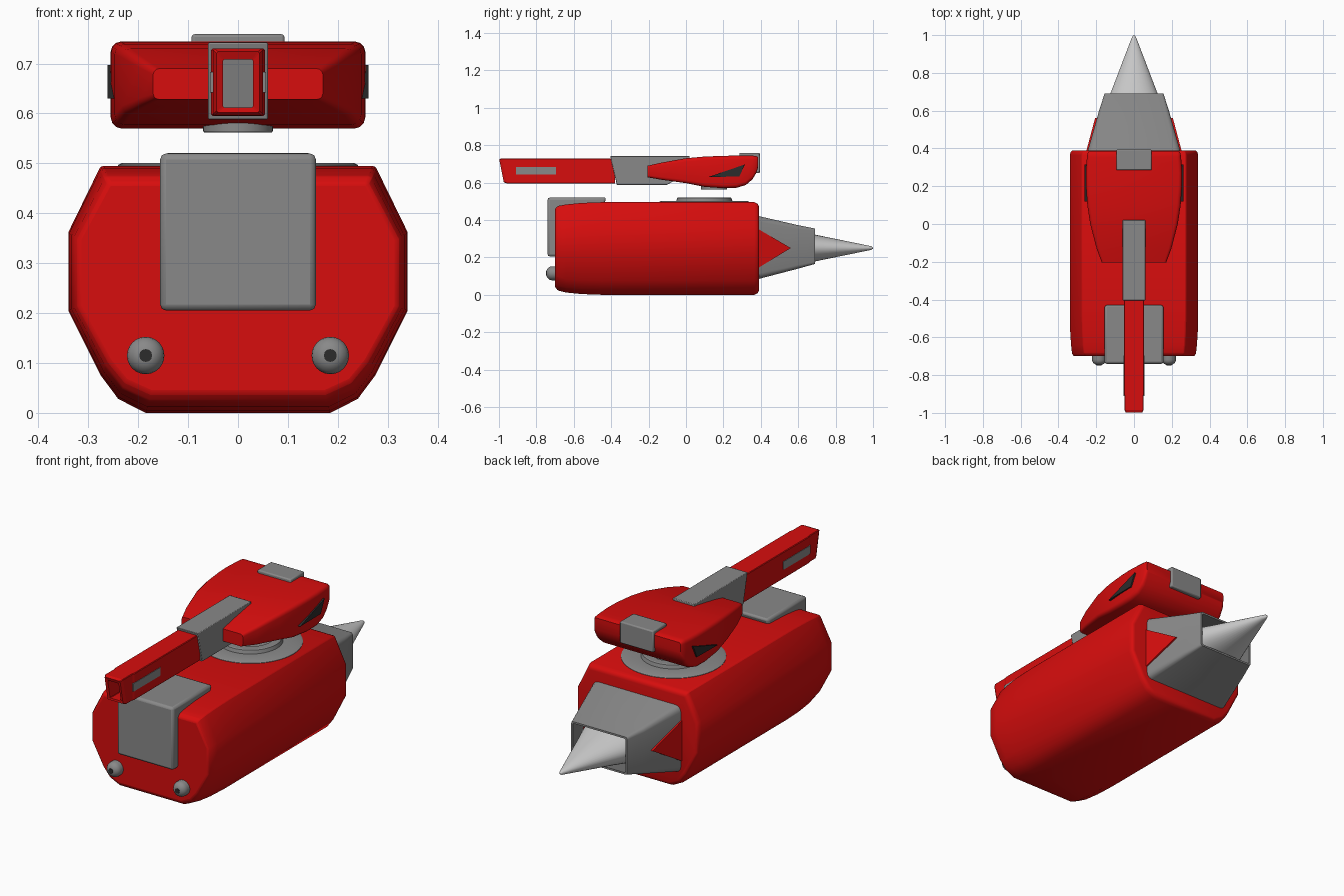
import bpy, bmesh, math
from mathutils import Vector

if "Cube" in bpy.data.objects:
    bpy.data.objects.remove(bpy.data.objects["Cube"], do_unlink=True)


def material(name, rgb):
    m = bpy.data.materials.new(name)
    m.use_nodes = True
    m.diffuse_color = (*rgb, 1)
    m.node_tree.nodes["Principled BSDF"].inputs["Base Color"].default_value = (*rgb, 1)
    return m


RED = material("red paint", (0.68, 0.004, 0.004))
GREY = material("grey metal", (0.25, 0.25, 0.25))
LIGHT = material("light metal", (0.6, 0.6, 0.6))
DARK = material("dark glass", (0.025, 0.025, 0.025))


def finish(name, bm, mats, bevel=0, smooth=30, segments=2):
    bmesh.ops.recalc_face_normals(bm, faces=bm.faces)
    me = bpy.data.meshes.new(name)
    bm.to_mesh(me)
    bm.free()
    ob = bpy.data.objects.new(name, me)
    bpy.context.collection.objects.link(ob)
    for m in mats:
        me.materials.append(m)
    if bevel:
        mod = ob.modifiers.new("Bevel", "BEVEL")
        mod.width, mod.segments, mod.limit_method = bevel, segments, "ANGLE"
        mod.angle_limit = math.radians(30)
    if smooth:
        bpy.ops.object.select_all(action="DESELECT")
        ob.select_set(True)
        bpy.context.view_layer.objects.active = ob
        bpy.ops.object.shade_smooth_by_angle(angle=math.radians(smooth))
    return ob


def rounded(w, z0, z1, r, n=3):
    """Rounded rectangle in x and z."""
    pts = []
    for k, (sx, cz) in enumerate([(1, z1 - r), (-1, z1 - r), (-1, z0 + r), (1, z0 + r)]):
        for i in range(n + 1):
            a = math.pi / 2 * (k + i / n)
            pts.append((sx * (w - r) + r * math.cos(a), cz + r * math.sin(a)))
    return pts


def loft(sections, ends=(True, True)):
    """Skin rings given as (y, points); y may depend on z."""
    bm = bmesh.new()
    rings = [[bm.verts.new((x, y(z) if callable(y) else y, z)) for x, z in pts]
             for y, pts in sections]
    for a, b in zip(rings, rings[1:]):
        for i in range(len(a)):
            j = (i + 1) % len(a)
            bm.faces.new((a[i], a[j], b[j], b[i]))
    if ends[0]:
        bm.faces.new(rings[0])
    if ends[1]:
        bm.faces.new(rings[-1])
    return bm


def extrude_x(profile, x0, x1):
    """Prism from a (y, z) profile."""
    bm = bmesh.new()
    a, b = [[bm.verts.new((x, y, z)) for y, z in profile] for x in (x0, x1)]
    for i in range(len(a)):
        j = (i + 1) % len(a)
        bm.faces.new((a[i], a[j], b[j], b[i]))
    bm.faces.new(a)
    bm.faces.new(b)
    return bm


def lathe(name, profile, centre, mat, axis="Z", sides=40, smooth=30):
    """Turn an (r, h) profile around an axis."""
    bm = bmesh.new()
    vs = [bm.verts.new((r, 0, h)) for r, h in profile]
    es = [bm.edges.new(p) for p in zip(vs, vs[1:])]
    bmesh.ops.spin(bm, geom=vs + es, cent=(0, 0, 0), axis=(0, 0, 1),
                   angle=math.tau, steps=sides)
    bmesh.ops.remove_doubles(bm, verts=bm.verts, dist=1e-5)
    for v in bm.verts:
        x, y, z = v.co
        v.co = Vector(centre) + (Vector((x, -z, y)) if axis == "-Y" else v.co)
    return finish(name, bm, [mat], smooth=smooth)


# Hull: chamfered section, narrowing toward the front
half = [(0.275, 0.495), (0.34, 0.362), (0.34, 0.205), (0.275, 0.075), (0.24, 0.028), (0.185, 0)]
hull_ring = half + [(-x, z) for x, z in reversed(half)]


def hull_section(y, sx, z0, z1):
    return y, [(x * sx, z0 + z / 0.495 * (z1 - z0)) for x, z in hull_ring]


finish("hull", loft([hull_section(*s) for s in [
    (-0.70, 0.94, 0.04, 0.46), (-0.685, 0.965, 0.023, 0.475), (-0.64, 0.98, 0.012, 0.483),
    (-0.56, 0.995, 0.004, 0.491), (-0.45, 1, 0, 0.495), (0.365, 1, 0, 0.495),
    (0.383, 0.985, 0.008, 0.487), (0.39, 0.96, 0.02, 0.475)]]), [RED], bevel=0.006, smooth=40)

# Grey cover folded over the front of the hull
finish("front_cover", extrude_x([(-0.74, 0.205), (-0.74, 0.52), (-0.425, 0.52),
                                 (-0.45, 0.45), (-0.66, 0.45), (-0.66, 0.205)],
                                -0.156, 0.156), [GREY], bevel=0.012)

# Round lamps with dark centres
for side, x in (("left", 0.185), ("right", -0.185)):
    dome = [(0.0375, -0.02), (0.0375, 0.018)]
    dome += [(0.0375 * math.cos(a), 0.018 + 0.03 * math.sin(a)) for a in (0.3, 0.6, 0.9, 1.2)]
    lathe(side + "_lamp", dome + [(0, 0.046)], (x, -0.70, 0.115), GREY, "-Y", 24)
    lathe(side + "_lamp_centre", [(0.013, 0.03), (0.013, 0.0485), (0, 0.0485)],
          (x, -0.70, 0.115), DARK, "-Y", 12)

# Hollow rear housing: outer wall, rim and inner wall
finish("rear_housing", loft([
    (0.37, rounded(0.25, 0.08, 0.425, 0.03)), (0.60, rounded(0.185, 0.14, 0.372, 0.02)),
    (0.69, rounded(0.156, 0.165, 0.354, 0.012)), (0.69, rounded(0.147, 0.174, 0.345, 0.008)),
    (0.50, rounded(0.20, 0.125, 0.385, 0.02))]), [GREY])

# Red pointed plates on the sides of the housing
for side, s in (("left", 1), ("right", -1)):
    bm = bmesh.new()
    rings = [[bm.verts.new((s * (x + d), y, z)) for x, y, z in
              [(0.245, 0.38, 0.355), (0.197, 0.56, 0.25), (0.245, 0.38, 0.14)]]
             for d in (-0.015, 0.009)]
    for i in range(3):
        j = (i + 1) % 3
        bm.faces.new((rings[0][i], rings[0][j], rings[1][j], rings[1][i]))
    for r in rings:
        bm.faces.new(r)
    finish(side + "_housing_plate", bm, [RED], smooth=0)

# Flattened rear cone with rounded tip
cone = []
for y, r in [(0.60, 0.092), (0.69, 0.0715), (0.975, 0.013), (0.99, 0.010), (0.998, 0.005), (1.0, 0.001)]:
    cone.append((y, [((1.75 if y < 0.7 else 1.25 if y < 0.98 else 1) * r * math.cos(i * math.tau / 40),
                      0.25 + r * math.sin(i * math.tau / 40)) for i in range(40)]))
finish("rear_cone", loft(cone), [LIGHT], smooth=50)

# Turret ring and the disc below the turret
lathe("turret_ring", [(0.24, 0.485), (0.24, 0.497), (0.232, 0.501), (0.15, 0.501),
                      (0.145, 0.518), (0.14, 0.521), (0.11, 0.521), (0.095, 0.505), (0, 0.505)],
      (0, 0.098, 0), GREY, sides=48)
lathe("turret_disc", [(0, 0.562), (0.068, 0.562), (0.07, 0.565), (0.07, 0.59), (0, 0.59)],
      (0, 0.15, 0), GREY)

# Turret: rounded sections, wedge shaped toward the front
finish("turret", loft([(y, rounded(w, a, b, r)) for y, w, a, b, r in [
    (-0.205, 0.17, 0.628, 0.69, 0.012), (-0.13, 0.198, 0.615, 0.707, 0.015),
    (0.0, 0.232, 0.597, 0.73, 0.018), (0.1, 0.247, 0.577, 0.739, 0.02),
    (0.2, 0.254, 0.57, 0.743, 0.02), (0.27, 0.255, 0.572, 0.744, 0.02),
    (0.32, 0.252, 0.587, 0.744, 0.02), (0.355, 0.249, 0.617, 0.744, 0.02),
    (0.375, 0.246, 0.65, 0.742, 0.016), (0.385, 0.24, 0.68, 0.736, 0.012)]]), [RED], smooth=35)

# Dark side windows
for side, s in (("left", 1), ("right", -1)):
    finish(side + "_window", extrude_x([(0.12, 0.63), (0.315, 0.697), (0.285, 0.632)],
                                       s * 0.235, s * 0.261), [DARK], smooth=0)

# Hatch wrapped over the turret's rear edge
finish("rear_hatch", extrude_x([(0.285, 0.70), (0.285, 0.759), (0.395, 0.759),
                                (0.395, 0.65), (0.365, 0.65), (0.35, 0.70)],
                               -0.093, 0.093), [GREY], bevel=0.006)

# Barrel mount
finish("barrel_mount", extrude_x([(-0.405, 0.742), (0.02, 0.742), (0.02, 0.66),
                                  (-0.10, 0.588), (-0.37, 0.588)],
                                 -0.06, 0.06), [GREY], bevel=0.003)


# Square barrel with slanted, hollow muzzle
def slant(offset):
    return lambda z: offset + (0.73 - z) * 0.2


bm = loft([(-0.38, rounded(0.054, 0.595, 0.73, 0.003, 1)),
           (-0.90, rounded(0.054, 0.595, 0.73, 0.003, 1)),
           (-0.91, rounded(0.050, 0.595, 0.73, 0.003, 1)),
           (slant(-0.985), rounded(0.050, 0.596, 0.73, 0.003, 1)),
           (slant(-1.0), rounded(0.043, 0.602, 0.724, 0.003, 1)),
           (slant(-0.997), rounded(0.030, 0.612, 0.708, 0.002, 1)),
           (slant(-0.90), rounded(0.030, 0.612, 0.708, 0.002, 1))])
bm.faces.ensure_lookup_table()
bm.faces[-1].material_index = 1
finish("barrel", bm, [RED, GREY], smooth=0)

# Long grey vents on the barrel sides
for side, s in (("left", 1), ("right", -1)):
    finish(side + "_barrel_vent", extrude_x([(-0.91, 0.642), (-0.91, 0.683), (-0.695, 0.683), (-0.695, 0.642)],
                                            s * 0.045, s * 0.0565), [GREY], smooth=0)
